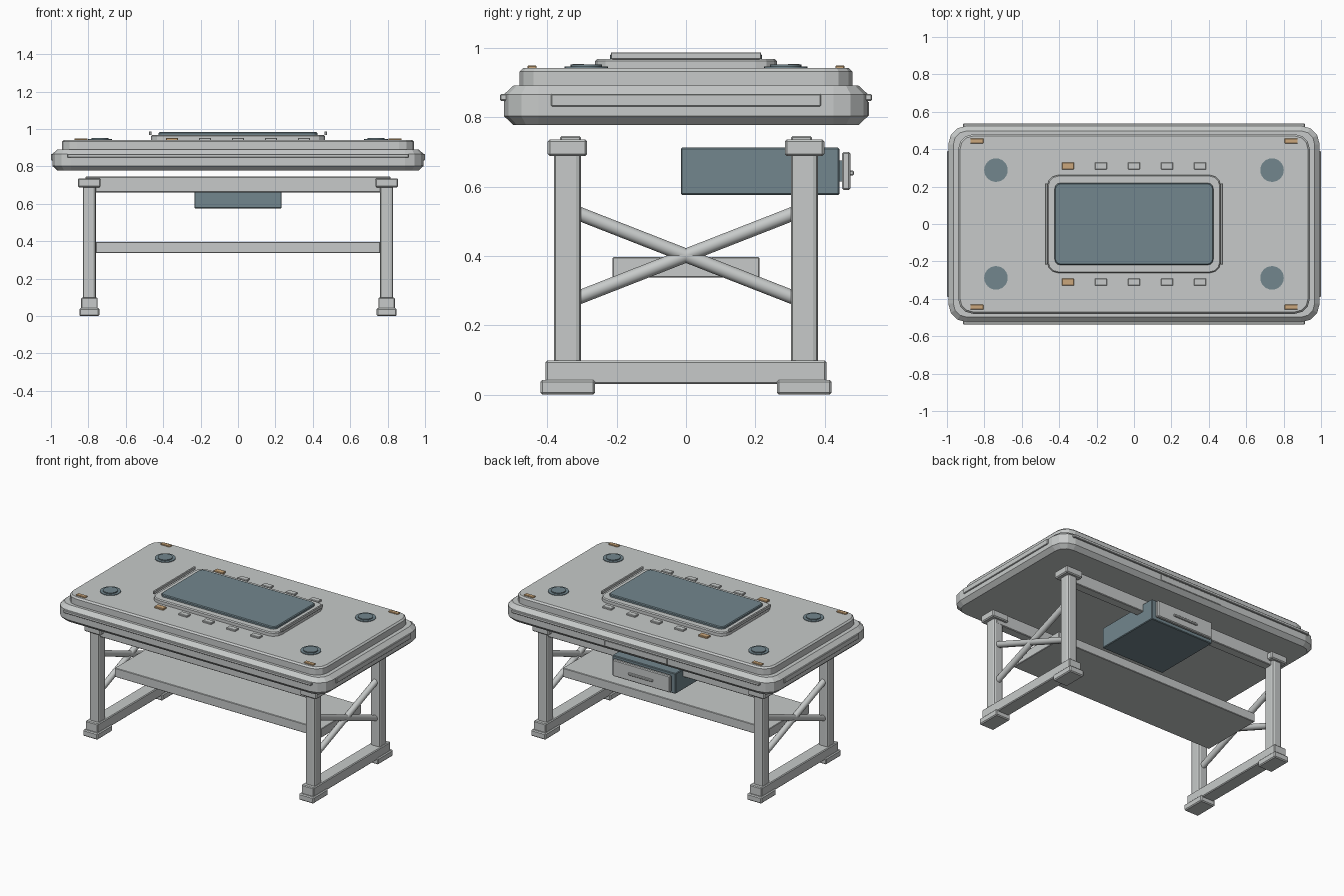
import bpy, bmesh, math
from mathutils import Vector

cube = bpy.data.objects.get("Cube")
if cube:
    bpy.data.objects.remove(cube, do_unlink=True)


def material(name, rgb):
    m = bpy.data.materials.new(name)
    m.use_nodes = True
    m.diffuse_color = (*rgb, 1)
    m.node_tree.nodes["Principled BSDF"].inputs["Base Color"].default_value = (*rgb, 1)
    return m


GREY = material("light_grey", (0.57, 0.59, 0.585))
BLUE = material("slate_blue", (0.17, 0.24, 0.27))
AMBER = material("amber", (0.60, 0.39, 0.20))


def finish(bm, name, mat):
    bmesh.ops.recalc_face_normals(bm, faces=bm.faces)
    mesh = bpy.data.meshes.new(name)
    bm.to_mesh(mesh)
    bm.free()
    mesh.materials.append(mat)
    ob = bpy.data.objects.new(name, mesh)
    bpy.context.collection.objects.link(ob)
    return ob


def box(name, centre, size, mat=GREY, bevel=0.004, segments=1):
    """Bevelled box given by its centre and full size."""
    bm = bmesh.new()
    bmesh.ops.create_cube(bm, size=1)
    for v in bm.verts:
        v.co = Vector(a * b for a, b in zip(v.co, size)) + Vector(centre)
    if bevel:
        bmesh.ops.bevel(bm, geom=bm.edges[:], offset=bevel, segments=segments,
                        profile=0.5, affect='EDGES')
    return finish(bm, name, mat)


def slab(name, hx, hy, radius, levels, mat=GREY, steps=3):
    """Rounded rectangle lofted through (height, inset) levels."""
    bm = bmesh.new()
    rings = []
    for z, inset in levels:
        r = max(radius - inset, 0.005)
        ring = []
        for q, (sx, sy) in enumerate(((1, 1), (-1, 1), (-1, -1), (1, -1))):
            for i in range(steps + 1):
                a = math.pi / 2 * (q + i / steps)
                ring.append(bm.verts.new((sx * (hx - inset - r) + r * math.cos(a),
                                          sy * (hy - inset - r) + r * math.sin(a), z)))
        rings.append(ring)
    n = len(rings[0])
    for low, high in zip(rings, rings[1:]):
        for i in range(n):
            j = (i + 1) % n
            bm.faces.new((low[i], low[j], high[j], high[i]))
    bm.faces.new(rings[0][::-1])
    bm.faces.new(rings[-1])
    return finish(bm, name, mat)


def rod(name, start, end, radius, mat=GREY, sides=12):
    """Cylinder between two points."""
    a, b = Vector(start), Vector(end)
    bm = bmesh.new()
    bmesh.ops.create_cone(bm, cap_ends=True, segments=sides, radius1=radius,
                          radius2=radius, depth=(b - a).length)
    turn = (b - a).to_track_quat('Z', 'Y')
    for v in bm.verts:
        v.co = turn @ v.co + (a + b) / 2
    ob = finish(bm, name, mat)
    bpy.ops.object.select_all(action='DESELECT')
    bpy.context.view_layer.objects.active = ob
    ob.select_set(True)
    bpy.ops.object.shade_smooth_by_angle(angle=math.radians(35))
    return ob


SIDES = (("right", -1), ("left", 1))
ENDS = (("front", -1), ("back", 1))

# Table top: thick chamfered base with a thinner deck
slab("tabletop_base", 0.993, 0.525, 0.10,
     [(0.778, 0.027), (0.803, 0), (0.866, 0), (0.891, 0.027)])
slab("tabletop_deck", 0.94, 0.48, 0.08, [(0.885, 0), (0.932, 0), (0.942, 0.01)])

# Raised display with blue screen
slab("display_riser", 0.464, 0.262, 0.06, [(0.938, 0), (0.962, 0), (0.968, 0.006)])
slab("display_screen", 0.424, 0.219, 0.03, [(0.965, 0), (0.979, 0), (0.984, 0.005)], BLUE)

# Edge rails and rear edge plate
for end, sy in ENDS:
    box(f"{end}_edge_rail", (0, sy * 0.525, 0.857), (1.826, 0.024, 0.019), bevel=0.003)
for side, sx in SIDES:
    box(f"{side}_edge_rail", (sx * 0.99, 0, 0.849), (0.02, 0.78, 0.035), bevel=0.003)
    box(f"{side}_display_grip", (sx * 0.47, 0, 0.977), (0.013, 0.434, 0.02), bevel=0.002)
box("rear_edge_plate", (0, 0.524, 0.824), (0.46, 0.009, 0.04), bevel=0.002)

# Button rows, first button of each row amber
for end, sy in ENDS:
    for i in range(5):
        box(f"{end}_button_{i + 1}", ((i - 2) * 0.1765, sy * 0.311, 0.945),
            (0.066, 0.038, 0.016), AMBER if i == 0 else GREY, 0.003)

# Corner lamps and round pads
for end, sy in ENDS:
    for side, sx in SIDES:
        x, y = sx * 0.738, sy * 0.288
        tag = f"{end}_{side}"
        box(f"{tag}_lamp", (sx * 0.84, sy * 0.444, 0.943), (0.07, 0.026, 0.012), AMBER, 0.002)
        rod(f"{tag}_pad_ring", (x, y, 0.938), (x, y, 0.946), 0.063, BLUE, 24)
        rod(f"{tag}_pad_centre", (x, y, 0.94), (x, y, 0.952), 0.045, BLUE, 24)

# Trestle legs
for side, sx in SIDES:
    x = sx * 0.795
    box(f"{side}_foot_rail", (x, 0, 0.064), (0.09, 0.81, 0.068), bevel=0.005)
    for end, sy in ENDS:
        tag = f"{end}_{side}"
        box(f"{tag}_foot_pad", (x, sy * 0.341, 0.021), (0.107, 0.158, 0.042), bevel=0.006)
        box(f"{tag}_post", (x, sy * 0.342, 0.395), (0.07, 0.077, 0.63), bevel=0.014, segments=2)
        box(f"{tag}_post_cap", (x, sy * 0.342, 0.712), (0.122, 0.114, 0.048), bevel=0.006)
        rod(f"{tag}_brace", (x, sy * 0.33, 0.53), (x, -sy * 0.33, 0.272), 0.02)

# Long beams and stretcher shelf
for end, sy in ENDS:
    box(f"{end}_beam", (0, sy * 0.333, 0.703), (1.63, 0.06, 0.085), bevel=0.004)
box("stretcher_shelf", (0, 0, 0.367), (1.52, 0.423, 0.06), bevel=0.003)

# Rear drawer
box("drawer_box", (0, 0.214, 0.644), (0.466, 0.458, 0.136), BLUE, 0.004)
box("drawer_front", (0, 0.462, 0.645), (0.42, 0.024, 0.11), bevel=0.005)
box("drawer_slide", (0, 0.446, 0.645), (0.3, 0.012, 0.06), BLUE, 0)
box("drawer_handle", (0, 0.478, 0.639), (0.18, 0.012, 0.015), bevel=0.003)
